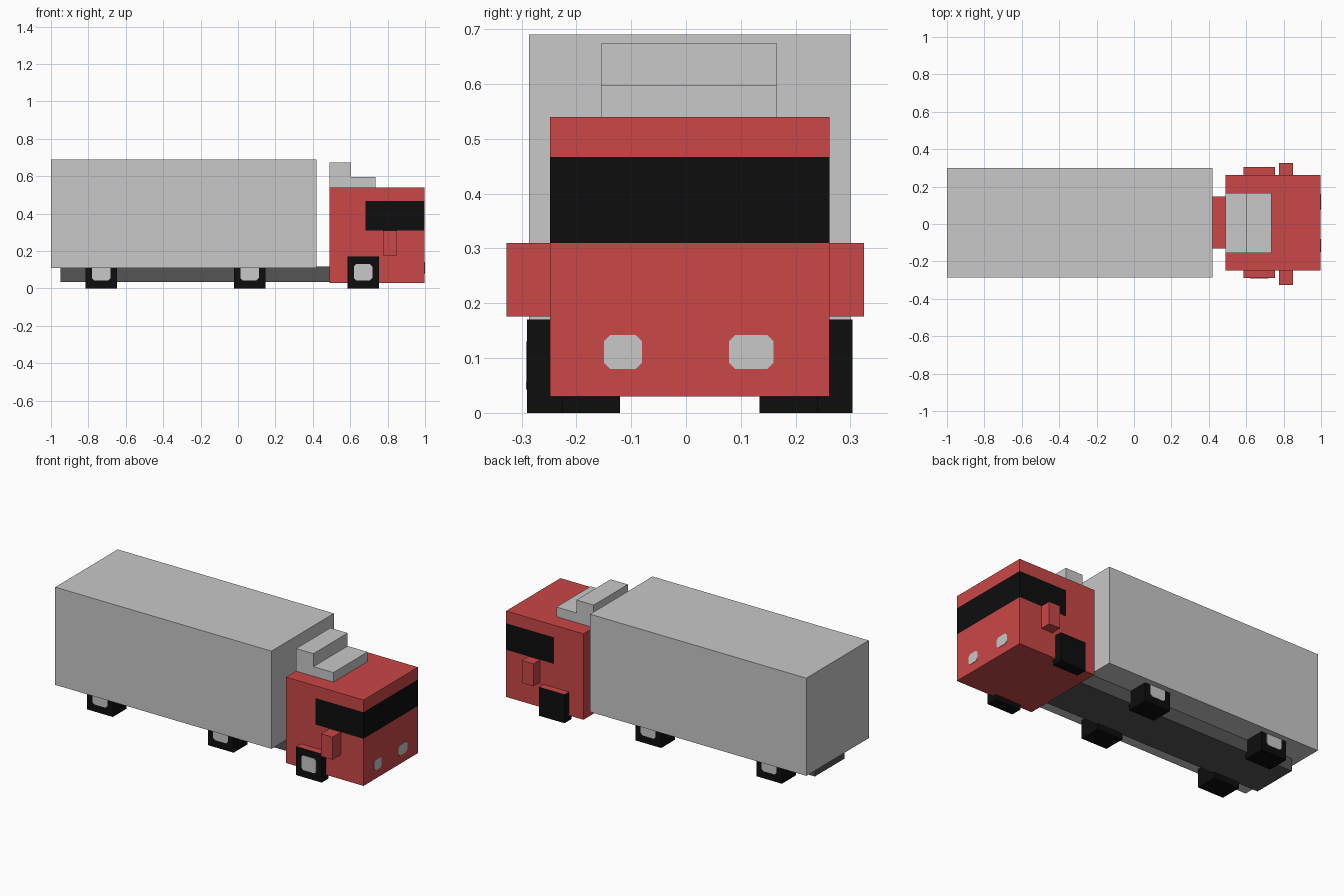
import bpy, bmesh
from mathutils import Vector

if "Cube" in bpy.data.objects:
    bpy.data.objects.remove(bpy.data.objects["Cube"])


def material(name, hex_rgb):
    def lin(c):
        c /= 255
        return c / 12.92 if c <= 0.04045 else ((c + 0.055) / 1.055) ** 2.4
    m = bpy.data.materials.new(name)
    m.diffuse_color = (*[lin(c) for c in hex_rgb], 1)
    m.use_nodes = True
    m.node_tree.nodes["Principled BSDF"].inputs["Base Color"].default_value = m.diffuse_color
    return m


RED = material("cab red", (202, 71, 71))
GREY = material("light grey", (200, 200, 200))
DARK = material("chassis grey", (85, 85, 85))
BLACK = material("black", (13, 13, 13))


def box(name, x, y, z, mats, rule=None, cuts=()):
    """Box from (min, max) ranges; cuts are (point, normal) planes; rule picks material per face."""
    bm = bmesh.new()
    bmesh.ops.create_cube(bm, size=1)
    for v in bm.verts:
        v.co = Vector([r[0] + (c + 0.5) * (r[1] - r[0]) for r, c in zip((x, y, z), v.co)])
    for co, no in cuts:
        bmesh.ops.bisect_plane(bm, geom=bm.verts[:] + bm.edges[:] + bm.faces[:],
                               plane_co=co, plane_no=no)
    bm.normal_update()
    if rule:
        for f in bm.faces:
            f.material_index = rule(f.calc_center_median(), f.normal)
    me = bpy.data.meshes.new(name)
    bm.to_mesh(me)
    bm.free()
    for m in mats:
        me.materials.append(m)
    ob = bpy.data.objects.new(name, me)
    bpy.context.collection.objects.link(ob)
    return ob


def plate(name, axis, at, u, v, mat, corner=0.012):
    """Thin plate with clipped corners, facing along axis 0 (x) or 1 (y)."""
    (a, b), (c, d), k = u, v, corner
    pts = [(a + k, c), (b - k, c), (b, c + k), (b, d - k), (b - k, d), (a + k, d), (a, d - k), (a, c + k)]
    bm = bmesh.new()
    f = bm.faces.new([bm.verts.new((at[0], p, q) if axis == 0 else (p, at[0], q)) for p, q in pts])
    ext = bmesh.ops.extrude_face_region(bm, geom=[f])
    for vert in [g for g in ext["geom"] if isinstance(g, bmesh.types.BMVert)]:
        vert.co[axis] = at[1]
    bmesh.ops.recalc_face_normals(bm, faces=bm.faces)
    me = bpy.data.meshes.new(name)
    bm.to_mesh(me)
    bm.free()
    me.materials.append(mat)
    bpy.context.collection.objects.link(bpy.data.objects.new(name, me))


# Cargo box and chassis (chassis top is red in the gap behind the cab)
box("cargo_box", (-1, 0.42), (-0.286, 0.30), (0.11, 0.69), [GREY])
box("chassis", (-0.95, 0.495), (-0.13, 0.148), (0.035, 0.118), [DARK, RED],
    lambda c, n: int(n.z > 0.5))

# Cab with wraparound window band
box("cab", (0.49, 0.998), (-0.248, 0.262), (0.03, 0.54), [RED, BLACK],
    lambda c, n: int(0.31 < c.z < 0.467 and c.x > 0.683 and abs(n.z) < 0.5),
    [((0, 0, 0.31), (0, 0, 1)), ((0, 0, 0.467), (0, 0, 1)), ((0.683, 0, 0), (1, 0, 0))])

# Stepped roof deflector
box("deflector_tall", (0.49, 0.604), (-0.155, 0.166), (0.54, 0.674), [GREY])
box("deflector_low", (0.604, 0.735), (-0.155, 0.166), (0.54, 0.597), [GREY])

# Headlights
for side, u in (("right", (-0.15, -0.08)), ("left", (0.078, 0.16))):
    plate("headlight_" + side, 0, (0.996, 1.0), u, (0.08, 0.142), GREY)

# Side mirrors
box("mirror_right", (0.775, 0.85), (-0.327, -0.248), (0.176, 0.31), [RED])
box("mirror_left", (0.775, 0.85), (0.262, 0.325), (0.176, 0.31), [RED])

# Wheels: front pair has red tops; hubs on all but the left front
MID = 0.007
for axle, x0, outer, width in (("front", 0.585, 0.297, 0.065),
                               ("middle", -0.022, 0.257, 0.13),
                               ("rear", -0.815, 0.257, 0.13)):
    for side, s in (("right", -1), ("left", 1)):
        y = MID + s * outer
        red_top = axle == "front"
        box(f"{axle}_wheel_{side}", (x0, x0 + 0.168), tuple(sorted((y, y - s * width))),
            (0, 0.17), [BLACK, RED], lambda c, n, r=red_top: int(r and n.z > 0.5))
        if (axle, side) != ("front", "left"):
            plate(f"{axle}_hub_{side}", 1, (y - s * 0.002, y + s * 0.002),
                  (x0 + 0.035, x0 + 0.133), (0.043, 0.13), GREY)
